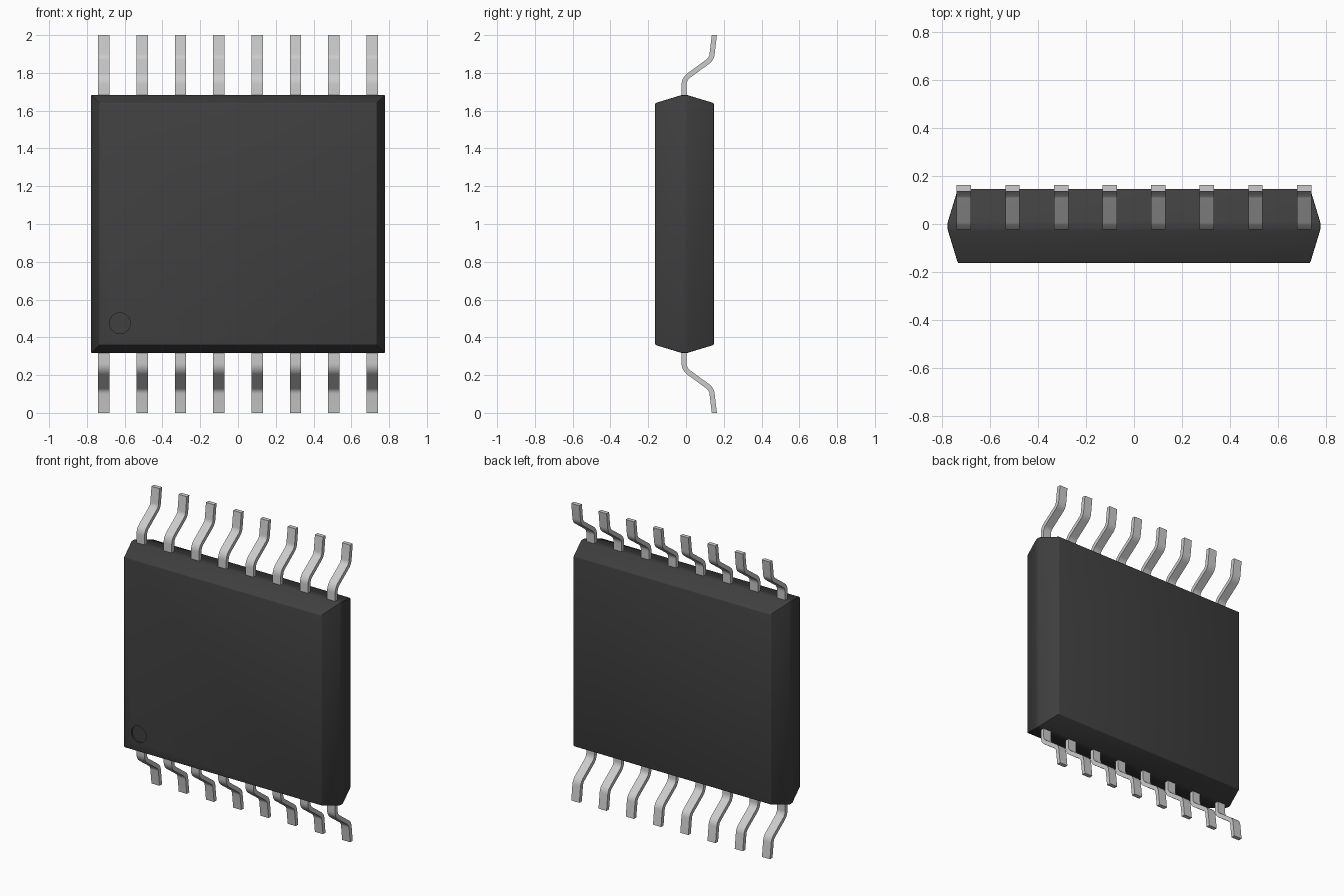
import bpy, bmesh, math
from mathutils import Vector

if "Cube" in bpy.data.objects:
    bpy.data.objects.remove(bpy.data.objects["Cube"])


def make_object(name, bm, location=(0, 0, 0)):
    bmesh.ops.recalc_face_normals(bm, faces=bm.faces[:])
    mesh = bpy.data.meshes.new(name)
    bm.to_mesh(mesh)
    bm.free()
    obj = bpy.data.objects.new(name, mesh)
    obj.location = location
    bpy.context.collection.objects.link(obj)
    return obj


def smooth(obj, angle):
    bpy.ops.object.select_all(action='DESELECT')
    obj.select_set(True)
    bpy.context.view_layer.objects.active = obj
    bpy.ops.object.shade_smooth_by_angle(angle=math.radians(angle))


def fillet(a, corner, b, radius, steps=6):
    """Points of an arc rounding the corner between a and b."""
    u, v = (a - corner).normalized(), (b - corner).normalized()
    half = u.angle(v) / 2
    centre = corner + (u + v).normalized() * radius / math.sin(half)
    p = corner + u * radius / math.tan(half) - centre
    q = corner + v * radius / math.tan(half) - centre
    return [centre + p.normalized().slerp(q.normalized(), i / steps) * radius
            for i in range(steps + 1)]


# Moulded body: rectangular sections stacked from front to back
bm = bmesh.new()
rings = []
for y, hx, hz in ((-0.163, 0.735, 0.64), (-0.022, 0.778, 0.683),
                  (0.005, 0.778, 0.683), (0.147, 0.735, 0.64)):
    rings.append([bm.verts.new((sx * hx, y, sz * hz))
                  for sx, sz in ((-1, -1), (1, -1), (1, 1), (-1, 1))])
for r0, r1 in zip(rings, rings[1:]):
    for i in range(4):
        j = (i + 1) % 4
        bm.faces.new((r0[i], r0[j], r1[j], r1[i]))
bm.faces.new(rings[0])
bm.faces.new(rings[-1])
bmesh.ops.recalc_face_normals(bm, faces=bm.faces[:])
bmesh.ops.bevel(bm, geom=bm.edges[:], offset=0.005, segments=2,
                affect='EDGES', profile=0.5)
body = make_object("body", bm, (0, 0, 1))
dark = bpy.data.materials.new("dark_plastic")
dark.diffuse_color = (0.05, 0.05, 0.05, 1)
dark.use_nodes = True
dark.node_tree.nodes["Principled BSDF"].inputs["Base Color"].default_value = dark.diffuse_color
body.data.materials.append(dark)

# Round pin-one dimple in the front face
bpy.ops.mesh.primitive_cylinder_add(vertices=40, radius=0.055, depth=0.04,
                                    location=(-0.625, -0.173, 0.475),
                                    rotation=(math.pi / 2, 0, 0))
cutter = bpy.context.object
cutter.name = "pin_one_cutter"
cutter.hide_render = True
cutter.display_type = 'WIRE'
cut = body.modifiers.new("pin_one_dimple", 'BOOLEAN')
cut.operation = 'DIFFERENCE'
cut.solver = 'EXACT'
cut.object = cutter
smooth(body, 35)

# Gull-wing lead: rounded path from the body to the tip, given thickness and width
P = [Vector(p) for p in ((-0.01, 0, 0.63), (-0.01, 0, 0.768),
                         (0.135, 0, 0.874), (0.150, 0, 1.0))]
path = ([P[0]] + fillet(P[0], P[1], P[2], 0.06)
        + fillet(P[1], P[2], P[3], 0.055) + [P[3]])
T, W = 0.027, 0.06
bm = bmesh.new()
sections = []
for i, p in enumerate(path):
    d = (path[min(i + 1, len(path) - 1)] - path[max(i - 1, 0)]).normalized()
    n = Vector((d.z, 0, -d.x)) * T / 2
    if i == len(path) - 1:
        n = Vector((T / 2, 0, 0))
    sections.append([bm.verts.new((x, p.x + s * n.x, p.z + s * n.z))
                     for x, s in ((-W / 2, -1), (W / 2, -1), (W / 2, 1), (-W / 2, 1))])
for s0, s1 in zip(sections, sections[1:]):
    for i in range(4):
        j = (i + 1) % 4
        bm.faces.new((s0[i], s0[j], s1[j], s1[i]))
bm.faces.new(sections[0])
bm.faces.new(sections[-1])
leads = make_object("leads", bm, (-0.71, 0, 1))
smooth(leads, 35)

# Two rows of eight leads
row = leads.modifiers.new("row", 'ARRAY')
row.count = 8
row.use_relative_offset = False
row.use_constant_offset = True
row.constant_offset_displace = (1.42 / 7, 0, 0)
mirror = leads.modifiers.new("both_sides", 'MIRROR')
mirror.use_axis = (False, False, True)
